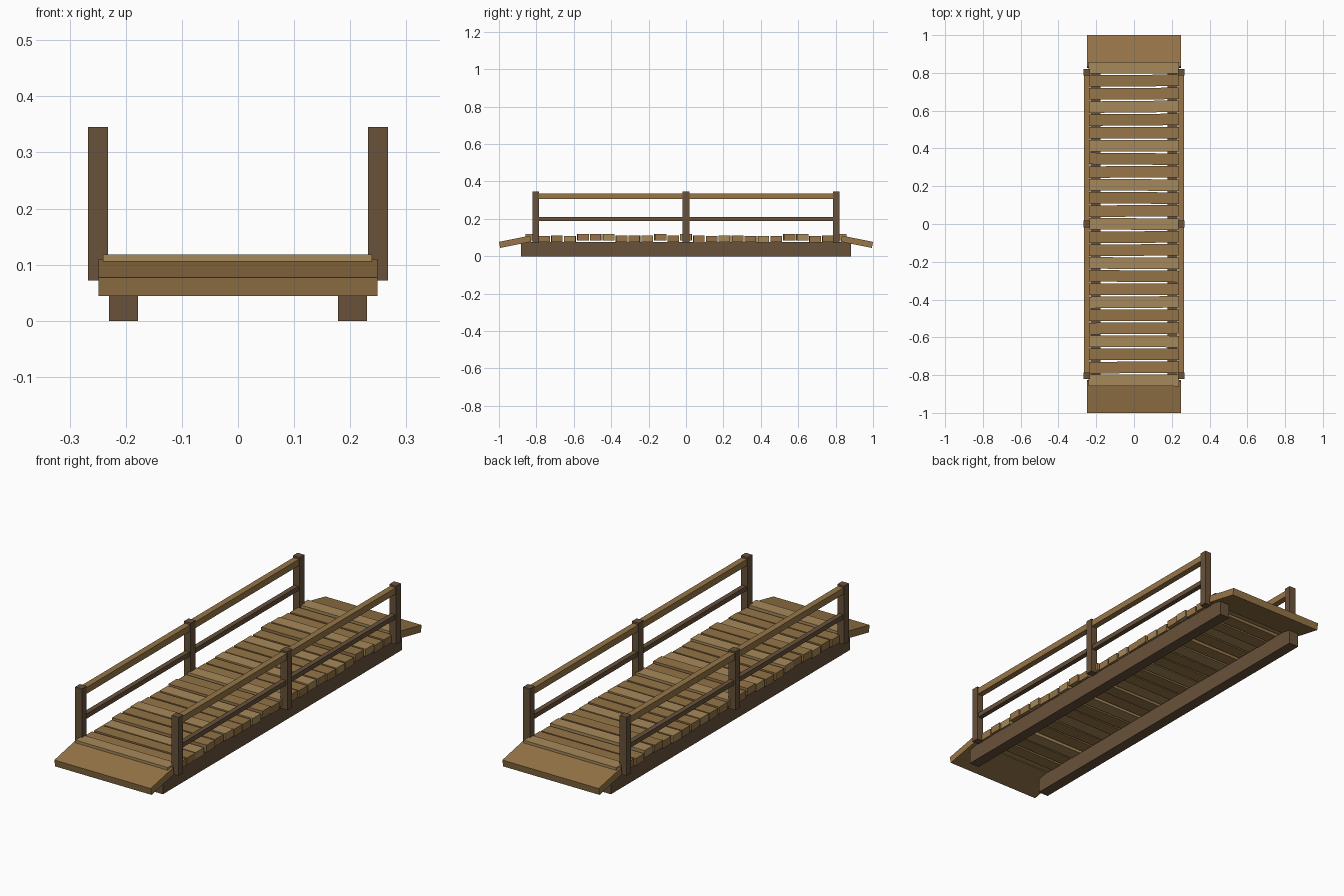
import bpy, random
from math import radians

if "Cube" in bpy.data.objects:
    bpy.data.objects.remove(bpy.data.objects["Cube"])
random.seed(4)

def material(name, rgb):
    m = bpy.data.materials.new(name)
    m.diffuse_color = (*rgb, 1)
    m.use_nodes = True
    m.node_tree.nodes["Principled BSDF"].inputs["Base Color"].default_value = m.diffuse_color
    return m

LIGHT = material("light_wood", (0.38, 0.25, 0.10))
MID = material("mid_wood", (0.31, 0.18, 0.065))
WARM = material("warm_wood", (0.29, 0.17, 0.06))
DARK = material("dark_wood", (0.14, 0.085, 0.042))

def box(name, loc, size, mat, rot=(0, 0, 0)):
    bpy.ops.mesh.primitive_cube_add(size=1, location=loc, rotation=rot)
    o = bpy.context.object
    o.name = name
    o.scale = size
    o.data.materials.append(mat)
    return o

# Two long beams, posts and rails on each side
for side, s in (("left", -1), ("right", 1)):
    box(f"{side}_beam", (s * 0.204, 0, 0.0385), (0.052, 1.765, 0.077), DARK)
    for i, y in enumerate((-0.803, 0, 0.803)):
        box(f"{side}_post_{i + 1}", (s * 0.2495, y, 0.2085), (0.035, 0.035, 0.273), DARK)
    box(f"{side}_top_rail", (s * 0.2495, 0, 0.3215), (0.029, 1.638, 0.030), MID)
    box(f"{side}_lower_rail", (s * 0.2495, 0, 0.1985), (0.023, 1.638, 0.022), DARK)

# Deck planks, some sitting a little proud, each slightly skewed
PITCH = 0.069
RAISED = {-12, -8, -7, -6, -2, 0, 8, 9, 12}
for k in range(-12, 13):
    z = 0.101 if k in RAISED else 0.0925 + random.uniform(-0.001, 0.002)
    box(f"deck_plank_{k + 13}", (random.uniform(-0.002, 0.002), k * PITCH, z),
        (random.uniform(0.478, 0.488), 0.061, 0.034),
        (LIGHT, MID, WARM)[k % 3],
        (0, 0, radians(random.uniform(-0.6, 0.6))))

# Sloping entry boards at both ends
for end, s in (("front", -1), ("back", 1)):
    box(f"{end}_ramp", (0, s * 0.9135, 0.0775), (0.498, 0.17, 0.033), MID,
        (-s * 0.2, 0, 0))
